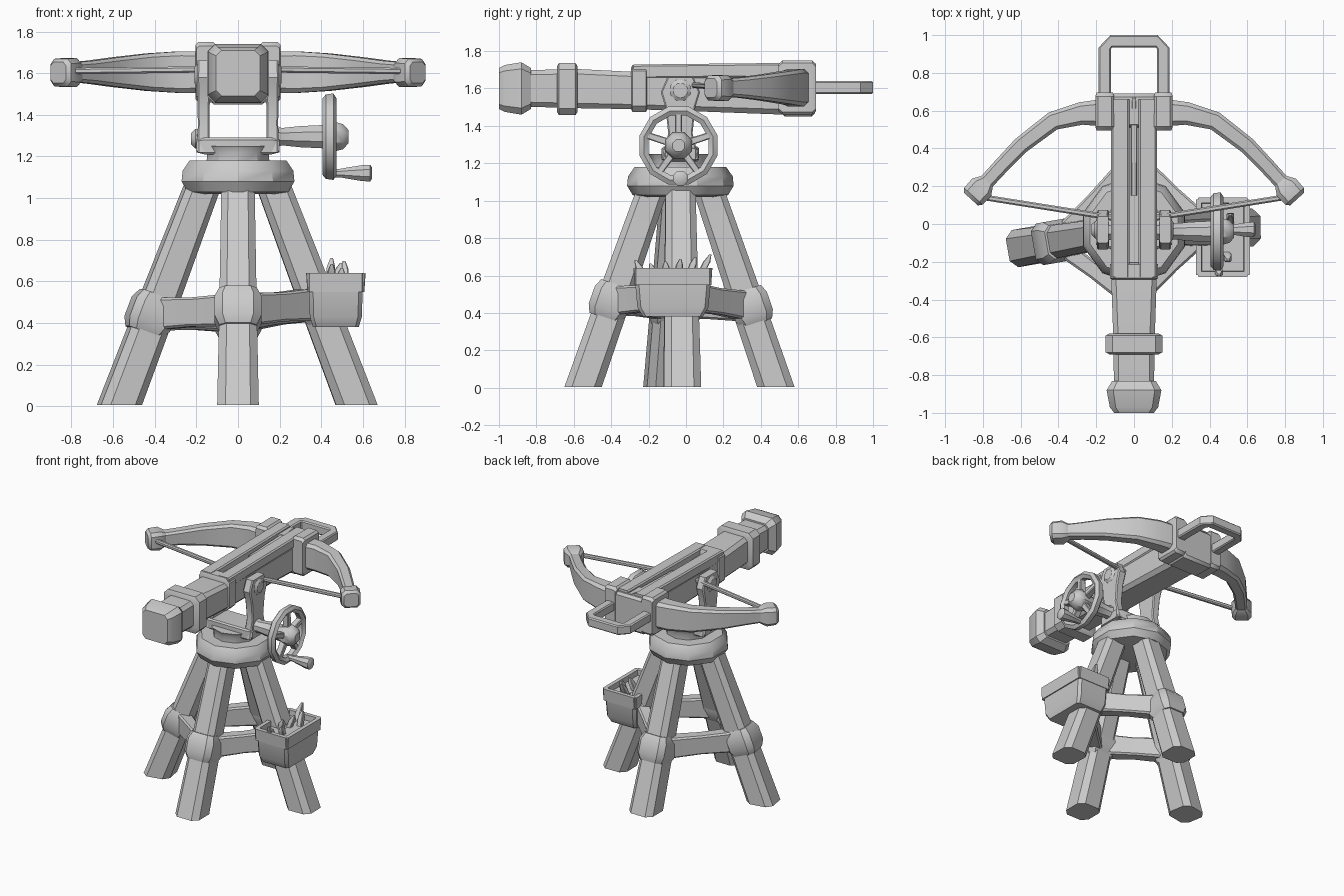
import bpy, bmesh, math, random
from mathutils import Vector as V

if "Cube" in bpy.data.objects:
    bpy.data.objects.remove(bpy.data.objects["Cube"])

random.seed(3)
X, Y, Z = V((1, 0, 0)), V((0, 1, 0)), V((0, 0, 1))


def finish(name, bm, angle=35):
    bmesh.ops.recalc_face_normals(bm, faces=bm.faces)
    me = bpy.data.meshes.new(name)
    bm.to_mesh(me)
    bm.free()
    ob = bpy.data.objects.new(name, me)
    bpy.context.collection.objects.link(ob)
    bpy.ops.object.select_all(action='DESELECT')
    ob.select_set(True)
    bpy.context.view_layer.objects.active = ob
    bpy.ops.object.shade_smooth_by_angle(angle=math.radians(angle))
    return ob


def loft(name, pts, sizes, side=None, up=Z, cut=0.25):
    """Sweep a chamfered rectangle (half side, half up) along points."""
    pts = [V(p) for p in pts]
    bm = bmesh.new()
    rings = []
    for i, p in enumerate(pts):
        t = pts[min(i + 1, len(pts) - 1)] - pts[max(i - 1, 0)]
        s = side or t.cross(up).normalized()
        a, b = sizes[i]
        c = cut * min(a, b)
        sec = [(a, b - c), (a - c, b), (c - a, b), (-a, b - c),
               (-a, c - b), (c - a, -b), (a - c, -b), (a, c - b)]
        rings.append([bm.verts.new(p + s * u + up * w) for u, w in sec])
    for r, q in zip(rings, rings[1:]):
        for k in range(8):
            bm.faces.new((r[k], r[(k + 1) % 8], q[(k + 1) % 8], q[k]))
    bm.faces.new(rings[0])
    bm.faces.new(rings[-1])
    return finish(name, bm)


def lathe(name, origin, axis, profile, n=8, closed=False):
    """Revolve (radius, distance along axis) points about an axis."""
    o, rot = V(origin), Z.rotation_difference(axis)
    bm = bmesh.new()
    rings = []
    for r, h in profile:
        rings.append([bm.verts.new(o + rot @ V((r * math.cos(a), r * math.sin(a), h)))
                      for a in [math.tau * (k + .5) / n for k in range(n)]])
    pairs = list(zip(rings, rings[1:])) + ([(rings[-1], rings[0])] if closed else [])
    for r, q in pairs:
        for k in range(n):
            bm.faces.new((r[k], r[(k + 1) % n], q[(k + 1) % n], q[k]))
    if not closed:
        bm.faces.new(rings[0])
        bm.faces.new(rings[-1])
    return finish(name, bm)


def block(name, c, half, cut=0.25):
    """Chamfered block, pinched slightly at both ends along y."""
    c = V(c)
    a, l, b = half
    e = 0.2 * l
    return loft(name, [c - Y * l, c - Y * (l - e), c + Y * (l - e), c + Y * l],
                [(a * .87, b * .87), (a, b), (a, b), (a * .87, b * .87)], side=X, cut=cut)


# Four splayed legs: foot, top, collar height
legs = {
    "front": ((0, -.55), (0, -.18), .46), "right": ((.57, -.02), (.17, -.03), .49),
    "back": ((0, .48), (0, .12), .43), "left": ((-.57, -.12), (-.17, -.05), .44)}
joints = []
for name, (f, t, h) in legs.items():
    foot, top = V((*f, .005)), V((*t, 1.06))
    d = (V((*f, 0)) - V((*t, 0))).normalized()
    loft(name + "_leg", [foot, foot.lerp(top, .45), top],
         [(.1, .1), (.09, .095), (.08, .085)], side=Z.cross(d), up=d, cut=.4)
    axis = (top - foot).normalized()
    j = foot.lerp(top, h / 1.06) + d * .015
    joints.append(j)
    up = Z.cross(axis).cross(axis).normalized() if name == "" else Z.cross(d).cross(axis)
    loft(name + "_leg_collar", [j - axis * .095, j - axis * .05, j + axis * .05, j + axis * .095],
         [(.09, .085), (.112, .105), (.112, .105), (.09, .085)], side=Z.cross(d), up=up, cut=.35)

# Cross braces between neighbouring legs
for i in range(4):
    a, b = joints[i], joints[(i + 1) % 4]
    loft(f"brace_{i + 1}", [a, a.lerp(b, .5), b], [(.05, .08), (.042, .07), (.05, .08)])

# Turntable ring and pedestal
lathe("turntable", (0, -.03, 0), Z,
      [(.2, 1.02), (.255, 1.03), (.285, 1.08), (.28, 1.13), (.245, 1.18), (.16, 1.18)], 10)
lathe("pedestal", (0, -.03, 0), Z, [(.16, 1.16), (.155, 1.22), (.17, 1.25)], 10)

# Fork carrying the stock
loft("fork_base", [(-.2, -.03, 1.25), (-.16, -.03, 1.25), (.16, -.03, 1.25), (.2, -.03, 1.25)],
     [(.08, .03), (.1, .04), (.1, .04), (.08, .03)], side=Y)
for s, side in ((-1, "left"), (1, "right")):
    loft(side + "_fork_arm", [(s * .165, -.03, z) for z in (1.22, 1.36, 1.5, 1.58, 1.66)],
         [(.03, .1), (.028, .065), (.03, .08), (.032, .105), (.03, .07)], side=X, up=Y)
    lathe(side + "_pivot_pin", (s * .11, -.03, 1.59), X * s, [(.06, 0), (.06, .085), (.04, .1)])
lathe("axle_boss", (-.17, -.03, 1.285), -X, [(.05, 0), (.05, .035), (.03, .055)])

# Crank axle, wheel, spokes and handle
wc = V((.44, -.04, 1.295))
lathe("crank_axle", (.16, -.04, 1.295), X,
      [(.07, 0), (.045, .05), (.055, .14), (.06, .24), (.078, .3), (.065, .345), (.035, .37)])
lathe("crank_wheel", wc, X,
      [(.21, -.018), (.215, .018), (.19, .034), (.165, .018), (.165, -.018), (.19, -.034)], 12, True)
for k in range(5):
    a = math.tau * k / 5 + math.pi / 2
    d = V((0, math.cos(a), math.sin(a)))
    loft(f"wheel_spoke_{k + 1}", [wc + d * .04, wc + d * .18],
         [(.025, .02), (.022, .018)], side=X, up=X.cross(d))
lathe("crank_handle", (.44, -.03, 1.12), X,
      [(.022, 0), (.022, .05), (.028, .08), (.042, .16), (.043, .195), (.03, .203)])

# Stock and its bands
loft("stock", [(0, -.92, 1.6), (0, -.6, 1.6), (0, -.3, 1.59), (0, 0, 1.58), (0, .66, 1.57)],
     [(.105, .095), (.11, .105), (.12, .1), (.115, .1), (.115, .115)], side=X)
loft("butt_block", [(0, -1, 1.6), (0, -.97, 1.6), (0, -.88, 1.6), (0, -.83, 1.6)],
     [(.105, .11), (.128, .125), (.145, .14), (.115, .11)], side=X)
block("stock_band", (0, -.635, 1.597), (.15, .055, .14))
block("breech_band", (0, -.25, 1.6), (.128, .045, .125))

# Twin rails with a bolt lying in the groove
for s, side in ((-1, "left"), (1, "right")):
    loft(side + "_rail", [(s * .073, -.28, 1.69), (s * .073, .66, 1.7)], [(.048, .038)] * 2, side=X)
loft("loaded_bolt", [(0, .15, 1.69), (0, .55, 1.7), (0, .67, 1.715)],
     [(.015, .015), (.017, .017), (.008, .01)], side=X)

# Nose: centre block with side cheeks
block("nose_block", (0, .6, 1.585), (.15, .09, .135))
for s, side in ((-1, "left"), (1, "right")):
    block(side + "_nose_cheek", (s * .155, .595, 1.605), (.05, .1, .145), .3)
    # Bow limb, tip and string
    limb = [(.14, .59), (.28, .585), (.43, .545), (.6, .415), (.71, .3), (.82, .18)]
    loft(side + "_bow_limb", [(s * x, y, 1.605) for x, y in limb],
         [(.075, .1), (.06, .1), (.05, .09), (.045, .07), (.042, .055), (.04, .045)], cut=.35)
    d = V((s * .67, -.74, 0)).normalized()
    c = V((s * .82, .18, 1.603))
    loft(side + "_bow_tip", [c - d * .065, c - d * .02, c + d * .045, c + d * .065],
         [(.04, .05), (.068, .07), (.066, .066), (.05, .05)], cut=.35)
    loft(side + "_bowstring", [(s * .82, .145, 1.61), (0, .015, 1.62)], [(.015, .015)] * 2, cut=.5)

# Front stirrup loop
loop = [(-.155, .66), (-.155, .93), (-.12, .968), (.12, .968), (.155, .93), (.155, .66)]
loft("front_stirrup", [(x, y, 1.605) for x, y in loop], [(.033, .035)] * 6)

# Bolt basket: open tapered box on the right leg
loft("basket", [(.47, -.07, .38), (.47, -.07, .43), (.47, -.07, .6)],
     [(.11, .16), (.125, .19), (.13, .205)], side=X, up=Y, cut=.15)
for s in (-1, 1):
    loft(f"basket_long_wall_{s + 2}", [(.47 + s * .122, -.07, .55), (.47 + s * .128, -.07, .64)],
         [(.015, .2)] * 2, side=X, up=Y)
    loft(f"basket_short_wall_{s + 2}", [(.47, -.07 + s * .19, .55), (.47, -.07 + s * .196, .64)],
         [(.13, .015)] * 2, side=X, up=Y)
for k in range(6):
    p = V((.47 + random.uniform(-.05, .06), -.2 + k * .05, .55))
    q = p + V((random.uniform(-.05, .05), -.07 + k * .03, random.uniform(.11, .17)))
    loft(f"spare_bolt_{k + 1}", [p, p.lerp(q, .75), q], [(.017, .017), (.02, .02), (.006, .006)],
         side=X, up=Y)
